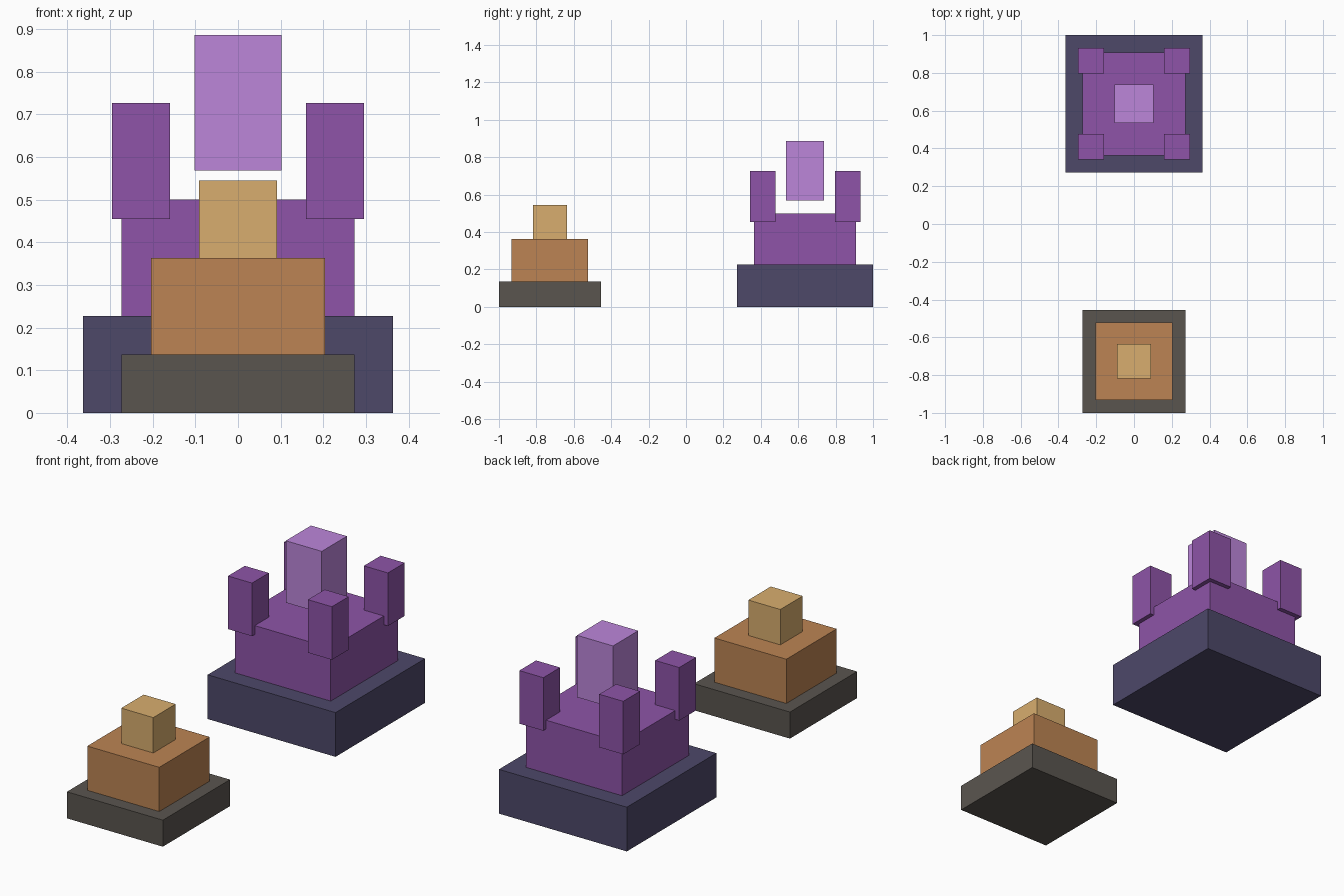
import bpy

if "Cube" in bpy.data.objects:
    bpy.data.objects.remove(bpy.data.objects["Cube"])


def material(name, hex_code):
    """Flat colour from an sRGB hex code."""
    channels = [int(hex_code[i:i + 2], 16) / 255 for i in (0, 2, 4)]
    linear = [c / 12.92 if c <= 0.04045 else ((c + 0.055) / 1.055) ** 2.4 for c in channels]
    mat = bpy.data.materials.new(name)
    mat.diffuse_color = (*linear, 1)
    mat.use_nodes = True
    mat.node_tree.nodes["Principled BSDF"].inputs["Base Color"].default_value = mat.diffuse_color
    return mat


def block(name, x, y, width, z0, z1, mat):
    """Square block standing between heights z0 and z1."""
    bpy.ops.mesh.primitive_cube_add(size=1, location=(x, y, (z0 + z1) / 2))
    obj = bpy.context.object
    obj.name = name
    obj.scale = (width, width, z1 - z0)
    bpy.ops.object.transform_apply(location=False, rotation=False, scale=True)
    obj.data.materials.append(mat)
    return obj


slate = material("slate", "4D4869")
purple = material("purple", "8E54A8")
lilac = material("lilac", "BC86DA")
stone = material("stone", "5A554F")
copper = material("copper", "BC8453")
gold = material("gold", "D8AE6E")

# Small stepped building at the front
SMALL_Y = -0.7273
block("small_base", 0, SMALL_Y, 0.5455, 0, 0.1364, stone)
block("small_body", 0, SMALL_Y, 0.4091, 0.1364, 0.3636, copper)
block("small_cap", 0, SMALL_Y, 0.1818, 0.3636, 0.5455, gold)

# Large building at the back, with a floating crystal
LARGE_Y = 0.6364
block("large_base", 0, LARGE_Y, 0.7273, 0, 0.2273, slate)
block("large_body", 0, LARGE_Y, 0.5455, 0.2273, 0.5, purple)
block("floating_crystal", 0, LARGE_Y, 0.2045, 0.5682, 0.8864, lilac)

# Corner turrets overhanging the large body
for sx, side in ((-1, "left"), (1, "right")):
    for sy, end in ((-1, "front"), (1, "back")):
        block(f"turret_{end}_{side}", sx * 0.2273, LARGE_Y + sy * 0.2273,
              0.1364, 0.4545, 0.7273, purple)
